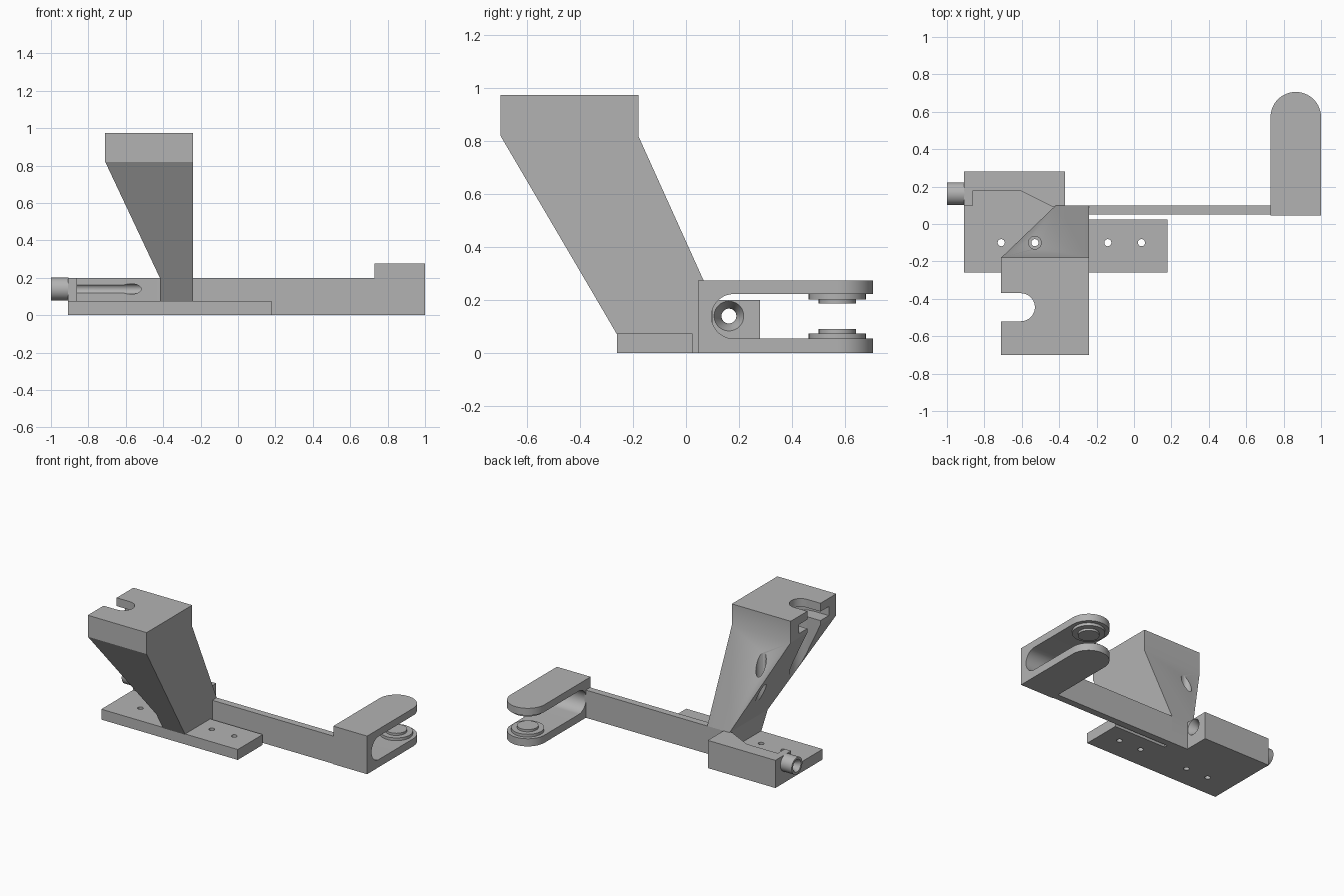
import bpy, bmesh, math
from mathutils import Vector

cube = bpy.data.objects.get("Cube")
if cube:
    bpy.data.objects.remove(cube, do_unlink=True)

grey = bpy.data.materials.new("plain_grey")
grey.use_nodes = True
GREY = (0.45, 0.45, 0.45, 1)
grey.diffuse_color = GREY
grey.node_tree.nodes["Principled BSDF"].inputs["Base Color"].default_value = GREY


def loft(name, rings):
    """Closed solid through matching rings of points."""
    bm = bmesh.new()
    loops = [[bm.verts.new(p) for p in ring] for ring in rings]
    n = len(loops[0])
    bm.faces.new(loops[0])
    bm.faces.new(loops[-1])
    for a, b in zip(loops, loops[1:]):
        for i in range(n):
            j = (i + 1) % n
            bm.faces.new((a[i], a[j], b[j], b[i]))
    bmesh.ops.recalc_face_normals(bm, faces=bm.faces)
    mesh = bpy.data.meshes.new(name)
    bm.to_mesh(mesh)
    bm.free()
    mesh.materials.append(grey)
    obj = bpy.data.objects.new(name, mesh)
    bpy.context.collection.objects.link(obj)
    return obj


def slab(name, outline, z0, z1):
    return loft(name, [[(x, y, z) for x, y in outline] for z in (z0, z1)])


def box(name, x0, x1, y0, y1, z0, z1):
    return slab(name, [(x0, y0), (x1, y0), (x1, y1), (x0, y1)], z0, z1)


def arc(cx, cy, r, start, end, steps=24):
    angles = [math.radians(start + (end - start) * i / steps) for i in range(steps + 1)]
    return [(cx + r * math.cos(a), cy + r * math.sin(a)) for a in angles]


def disc(name, x, y, r, z0, z1):
    return slab(name, arc(x, y, r, 0, 360, 40)[:-1], z0, z1)


def turned_x(name, y, z, stations):
    """Round solid along x from (x, radius) stations."""
    return loft(name, [[(x, a, b) for a, b in arc(y, z, r, 0, 360, 40)[:-1]]
                       for x, r in stations])


def cut(obj, *cutters):
    for cutter in cutters:
        mod = obj.modifiers.new("cut", "BOOLEAN")
        mod.operation, mod.solver, mod.object = "DIFFERENCE", "EXACT", cutter
        bpy.context.view_layer.objects.active = obj
        bpy.ops.object.modifier_apply(modifier=mod.name)
        bpy.data.objects.remove(cutter, do_unlink=True)
    return obj


# Base plate with four screw holes
HOLE_Y = -0.10
base = slab("base_plate", [(-0.91, -0.26), (0.18, -0.26), (0.18, 0.025), (-0.24, 0.025),
                           (-0.24, 0.05), (-0.37, 0.05), (-0.37, 0.28), (-0.91, 0.28)], 0, 0.075)
cut(base, *[disc("screw_hole", x, HOLE_Y, 0.019, -0.1, 0.2)
            for x in (-0.71, -0.53, -0.14, 0.04)])

# Rear block with recess, cable bore and flared entry
BORE_Y, BORE_Z = 0.162, 0.14
block = slab("cable_block", [(-0.91, 0.10), (-0.86, 0.10), (-0.86, 0.18), (-0.61, 0.18),
                             (-0.43, 0.09), (-0.37, 0.09), (-0.37, 0.28), (-0.91, 0.28)],
             0.075, 0.2)
cut(block, turned_x("bore", BORE_Y, BORE_Z,
                    [(-1.1, 0.028), (-0.44, 0.028), (-0.41, 0.036), (-0.37, 0.056), (-0.36, 0.061)]))

# Tube stub with a chamfered mouth
tube = turned_x("tube_stub", BORE_Y, BORE_Z, [(-1.0, 0.061), (-0.905, 0.061)])
cut(tube, turned_x("tube_bore", BORE_Y, BORE_Z,
                   [(-1.01, 0.05), (-0.97, 0.028), (-0.8, 0.028)]))

# Leaning tower: rings of (z, left edge, front edge, back edge)
RIGHT = -0.24
sections = [(0.07, -0.418, -0.26, 0.10), (0.2, -0.418, -0.336, 0.10),
            (0.82, -0.71, -0.70, -0.18), (0.975, -0.71, -0.70, -0.18)]
tower = loft("leaning_tower", [[(x0, y0, z), (RIGHT, y0, z), (RIGHT, y1, z), (x0, y1, z)]
                               for z, x0, y0, y1 in sections])


def keyway(r, z0, z1):
    return slab("keyway", arc(-0.605, -0.445, r, -90, 90) + [(-0.9, -0.445 + r), (-0.9, -0.445 - r)],
                z0, z1)


# Narrow slot, wider nut slot below it, and screwdriver access
cut(tower, keyway(0.075, 0.25, 1.1), keyway(0.17, 0.85, 0.915),
    disc("driver_access", -0.53, HOLE_Y, 0.034, 0.1, 0.9))

# Long arm
box("long_arm", -0.38, 0.74, 0.05, 0.10, 0, 0.2)

# Fork with rounded end and rounded slot
PIVOT_X, PIVOT_Y, R = 0.865, 0.571, 0.135
fork = slab("fork", [(0.73, 0.045), (1.0, 0.045)] + arc(PIVOT_X, PIVOT_Y, R, 0, 180, 32), 0, 0.275)
profile = arc(0.18, 0.139, 0.084, 90, 270) + [(0.9, 0.055), (0.9, 0.223)]
cut(fork, loft("fork_slot", [[(x, y, z) for y, z in profile] for x in (0.5, 1.2)]))

# Stepped bosses facing each other inside the fork
for side, face, out in (("lower", 0.054, 1), ("upper", 0.224, -1)):
    disc(side + "_boss", PIVOT_X, PIVOT_Y, 0.108, *sorted((face, face + out * 0.021)))
    disc(side + "_boss_tip", PIVOT_X, PIVOT_Y, 0.07, *sorted((face, face + out * 0.037)))

# Smooth round surfaces, crisp edges
bpy.ops.object.select_all(action="DESELECT")
for obj in bpy.context.collection.objects:
    if obj.type == "MESH" and grey.name in obj.data.materials:
        obj.select_set(True)
        bpy.context.view_layer.objects.active = obj
bpy.ops.object.shade_smooth_by_angle(angle=math.radians(25))
